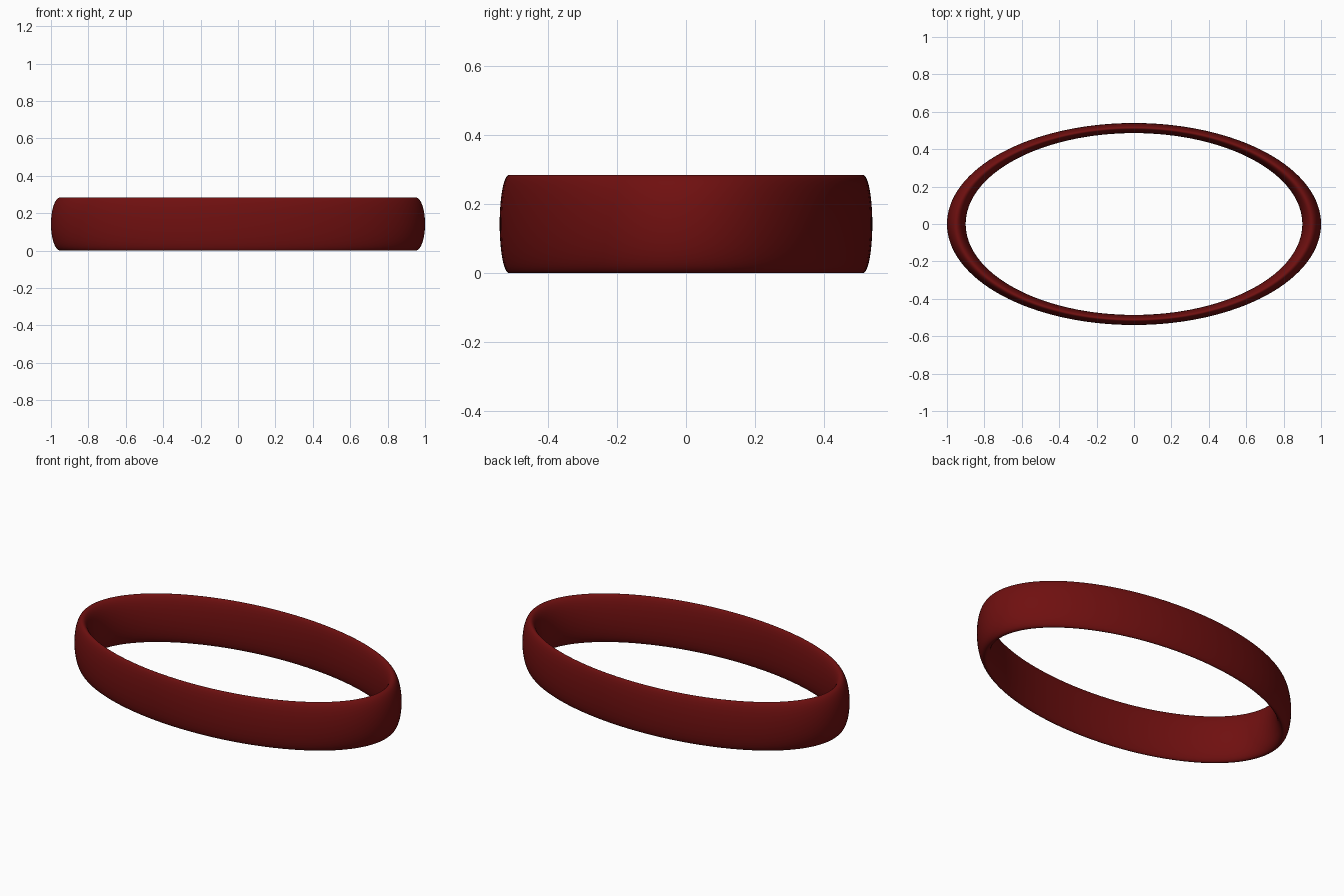
import bpy

if "Cube" in bpy.data.objects:
    bpy.data.objects.remove(bpy.data.objects["Cube"])

# Oval band: a torus squashed in y and stretched upward
RING, TUBE, HEIGHT, DEPTH = 0.95, 0.05, 0.285, 0.54
bpy.ops.mesh.primitive_torus_add(major_radius=RING, minor_radius=TUBE,
                                 major_segments=128, minor_segments=48,
                                 location=(0, 0, HEIGHT / 2))
band = bpy.context.object
band.name = "oval_band"
band.scale = (1, DEPTH, HEIGHT / (2 * TUBE))
bpy.ops.object.transform_apply(location=True, rotation=False, scale=True)
bpy.ops.object.shade_smooth()

# Dark red finish
red = bpy.data.materials.new("dark_red")
red.diffuse_color = (0.16, 0.005, 0.005, 1)
red.use_nodes = True
red.node_tree.nodes["Principled BSDF"].inputs["Base Color"].default_value = red.diffuse_color
band.data.materials.append(red)
